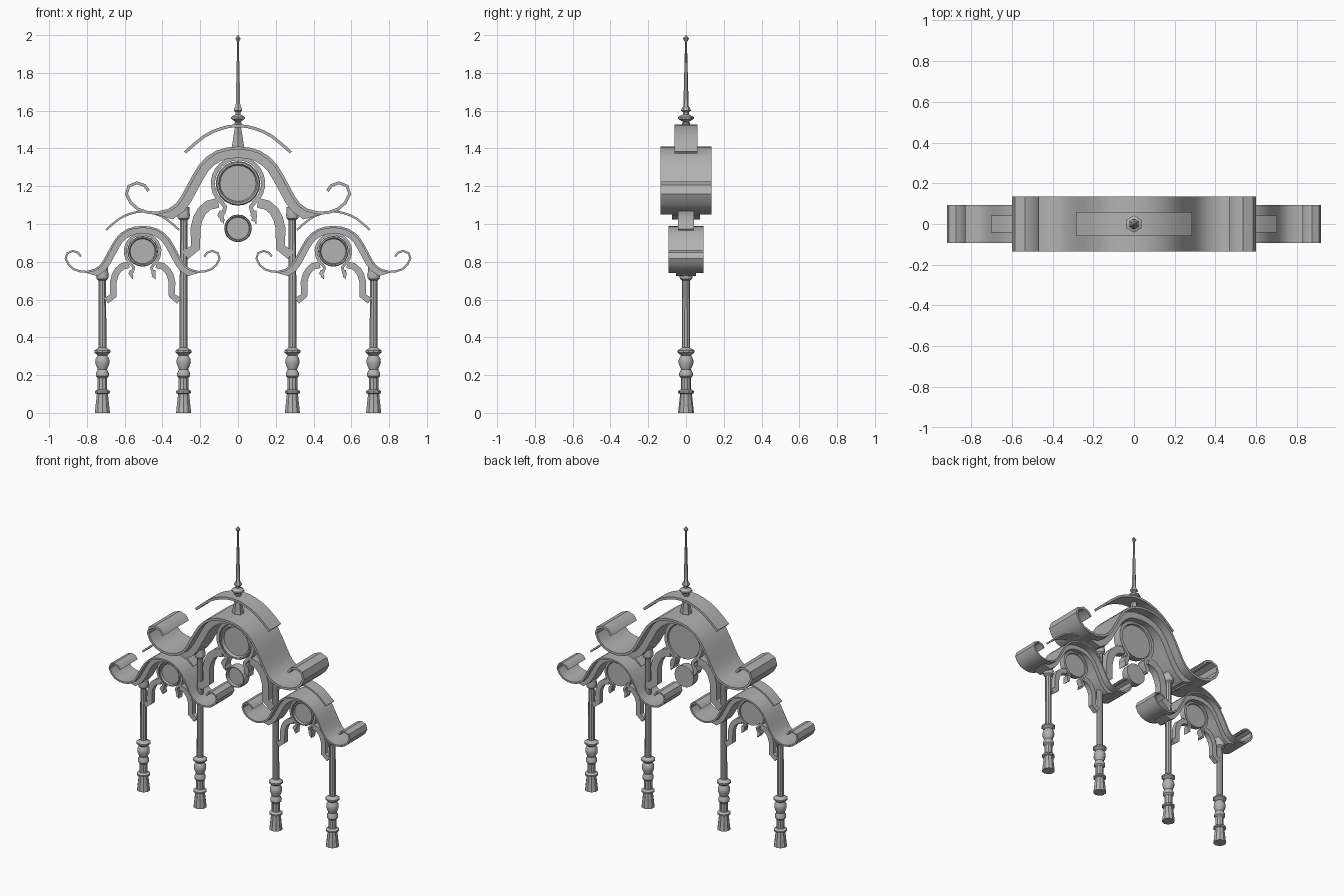
import bpy, bmesh, math
from mathutils import Vector, Matrix

cube = bpy.data.objects.get("Cube")
if cube:
    bpy.data.objects.remove(cube, do_unlink=True)

grey = bpy.data.materials.new("plain_grey")
grey.use_nodes = True
grey.diffuse_color = (0.45, 0.45, 0.45, 1)
grey.node_tree.nodes["Principled BSDF"].inputs["Base Color"].default_value = (0.45, 0.45, 0.45, 1)


def finish(name, bm, angle):
    """Turn a bmesh into a named, shaded object."""
    bmesh.ops.recalc_face_normals(bm, faces=bm.faces)
    mesh = bpy.data.meshes.new(name)
    bm.to_mesh(mesh)
    bm.free()
    mesh.materials.append(grey)
    obj = bpy.data.objects.new(name, mesh)
    bpy.context.collection.objects.link(obj)
    bpy.ops.object.select_all(action='DESELECT')
    obj.select_set(True)
    bpy.context.view_layer.objects.active = obj
    bpy.ops.object.shade_smooth_by_angle(angle=math.radians(angle))
    return obj


def lathe(name, profile, sides, matrix, angle=35):
    """Spin a (radius, height) profile around its axis."""
    bm = bmesh.new()
    rings = []
    for r, h in profile:
        rings.append([bm.verts.new((r * math.sin(2 * math.pi * i / sides),
                                    r * math.cos(2 * math.pi * i / sides), h))
                      for i in range(sides)])
    for a, b in zip(rings, rings[1:]):
        for i in range(sides):
            j = (i + 1) % sides
            bm.faces.new((a[i], a[j], b[j], b[i]))
    bm.faces.new(rings[0])
    bm.faces.new(rings[-1])
    bm.transform(matrix)
    return finish(name, bm, angle)


def ribbon(name, path, above, below, half_depth, matrix):
    """Sweep a rectangular strip along a path of (x, z) points."""
    bm = bmesh.new()
    pts = [Vector(p) for p in path]
    rings = []
    for i, p in enumerate(pts):
        d1 = (pts[min(i + 1, len(pts) - 1)] - pts[max(i - 1, 0)]).normalized()
        n = Vector((-d1.y, d1.x))
        t = below[i] if isinstance(below, list) else below
        up, low = p + n * above, p - n * t
        rings.append([bm.verts.new((q.x, y, q.y)) for q, y in
                      ((up, -half_depth), (up, half_depth),
                       (low, half_depth), (low, -half_depth))])
    for a, b in zip(rings, rings[1:]):
        for i in range(4):
            j = (i + 1) % 4
            bm.faces.new((a[i], a[j], b[j], b[i]))
    bm.faces.new(rings[0])
    bm.faces.new(rings[-1])
    bm.transform(matrix)
    return finish(name, bm, 40)


def both(half):
    """Mirror a half path that starts on the centre line."""
    return [(-x, z) for x, z in reversed(half[1:])] + half


def disc(name, radius, centre_z, matrix):
    """Round medallion with a raised front rim and a plain back."""
    profile = [(radius, -0.02), (radius, 0.025), (radius * 0.95, 0.035),
               (radius * 0.87, 0.035), (radius * 0.81, 0.015)]
    place = matrix @ Matrix.Translation((0, 0, centre_z)) @ Matrix.Rotation(math.pi / 2, 4, 'X')
    return lathe(name, profile, 20, place)


# Half paths, measured down from the roof peak
slope = [(0, 0), (.06, -.005), (.116, -.022), (.165, -.053), (.206, -.095),
         (.24, -.15), (.275, -.215), (.302, -.265), (.33, -.303), (.37, -.33), (.43, -.345)]
curl = [(.48, -.34), (.525, -.325), (.562, -.292), (.583, -.25), (.572, -.215),
        (.535, -.2), (.5, -.212), (.48, -.24)]
crest = [(0, .118), (.05, .114), (.095, .102), (.14, .085), (.185, .06), (.235, .02), (.285, -.025)]
bracket = [(.28, -.575), (.225, -.535), (.225, -.43), (.212, -.38), (.19, -.34),
           (.155, -.31), (.105, -.298)]
ring_angles = [math.radians(a) for a in range(0, 141, 14)]
omega = [(.133 * math.sin(a), -.195 + .133 * math.cos(a)) for a in ring_angles]
omega += [(.068, -.32), (.075, -.345), (.09, -.37), (.08, -.395)]


def canopy(label, x, peak, s):
    """Curled roof with its fascia, crest strip, medallion and brackets."""
    m = Matrix.Translation((x, 0, peak)) @ Matrix.Scale(s, 4)
    ribbon(label + "_roof", both(slope + curl), 0, .016, .135, m)
    side = [.06] * (len(slope) - 1) + [.018]
    ribbon(label + "_fascia", both(slope), -.008, side[::-1] + side[1:], .075, m)
    ribbon(label + "_crest", both(crest), 0, .016, .06, m)
    ribbon(label + "_medallion_trim", both(omega), .011, .011, .03, m)
    disc(label + "_medallion", .118, -.195, m)
    for name, sign in (("left", 1), ("right", -1)):
        ribbon(label + "_bracket_" + name, [(sign * px, pz) for px, pz in bracket],
               .026, .026, .025, m)
        # Pointed drop at the end of the trim
        drop = [(sign * .085, -.34), (sign * .088, -.365), (sign * .085, -.41)]
        ribbon(label + "_drop_" + name, drop, .012, [.012, .022, -.01], .03, m)
    return m


main = canopy("main", 0, 1.41, 1)
disc("pendant_medallion", .073, -.433, main)
canopy("left_wing", .505, .99, .69)
canopy("right_wing", -.505, .99, .69)

# Turned columns
base = [(.042, 0), (.031, .1), (.042, .105), (.042, .115), (.027, .125), (.027, .185),
        (.036, .195), (.036, .21), (.026, .23), (.04, .265), (.038, .285),
        (.027, .305), (.045, .32), (.045, .33), (.022, .345)]
for name, x, top in (("outer", .718, .71), ("inner", .288, 1.03)):
    capital = [(.021, top - .01), (.032, top), (.036, top + .02), (.032, top + .035), (.032, top + .06)]
    for side, sign in (("left", 1), ("right", -1)):
        lathe(side + "_" + name + "_column", base + capital, 10,
              Matrix.Translation((sign * x, 0, 0)))

# Finial spire
spire = [(.038, 1.38), (.036, 1.42), (.018, 1.515), (.022, 1.535), (.015, 1.54), (.042, 1.557),
         (.042, 1.567), (.016, 1.58), (.016, 1.592), (.026, 1.6), (.024, 1.61),
         (.014, 1.625), (.005, 1.962), (.016, 1.982), (.001, 2.0)]
lathe("finial_spire", spire, 6, Matrix.Identity(4))
